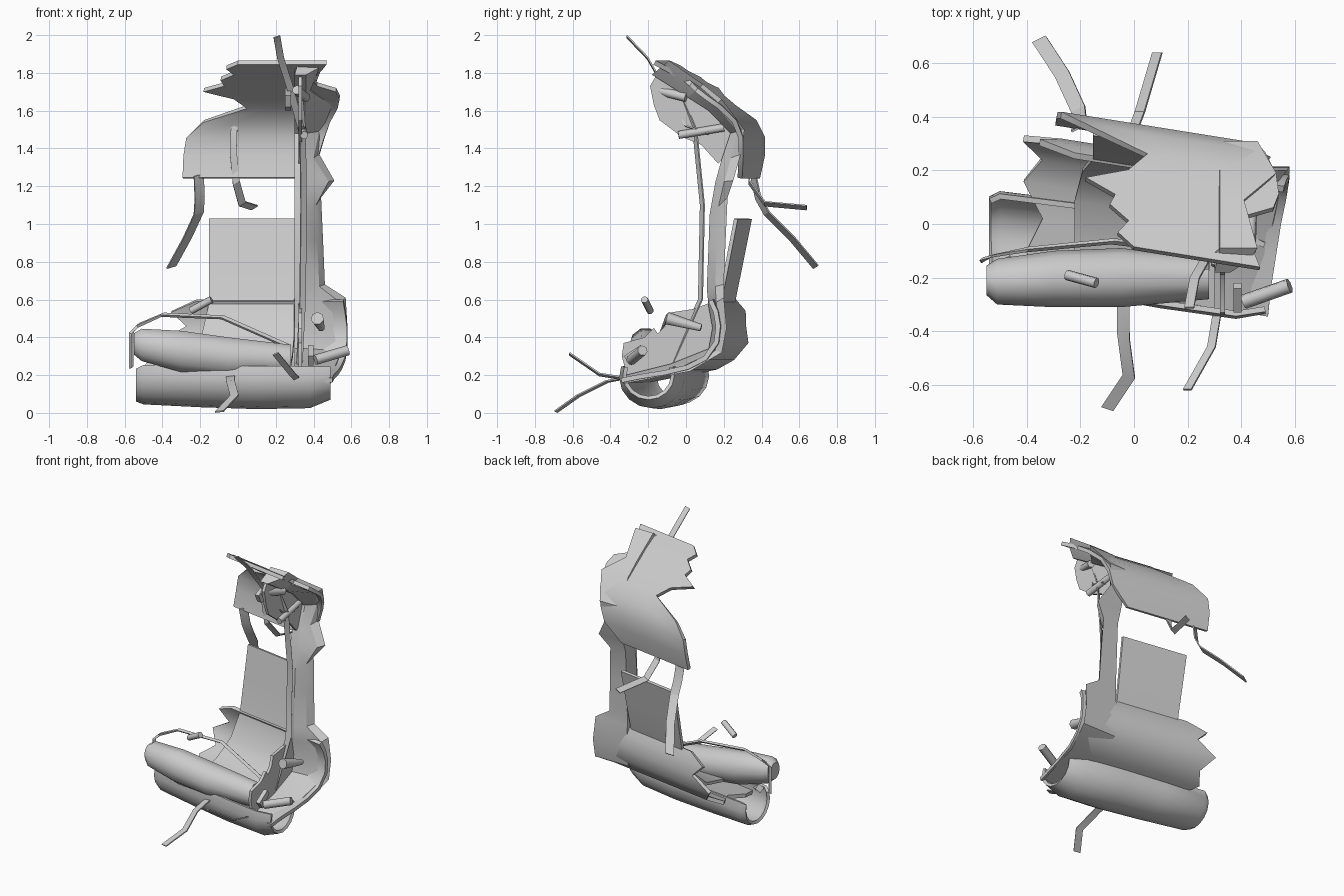
import bpy, bmesh
from mathutils import Vector
from math import cos, sin, pi, radians

YAW = -0.16  # the wreck is skewed: y shifts with x


def finish(name, bm, thick=0.0, angle=32):
    bmesh.ops.recalc_face_normals(bm, faces=bm.faces)
    if thick:
        bmesh.ops.solidify(bm, geom=bm.faces[:], thickness=thick)
        bmesh.ops.recalc_face_normals(bm, faces=bm.faces)
    me = bpy.data.meshes.new(name)
    bm.to_mesh(me)
    bm.free()
    for p in me.polygons:
        p.use_smooth = True
    me.set_sharp_from_angle(angle=radians(angle))
    ob = bpy.data.objects.new(name, me)
    bpy.context.collection.objects.link(ob)
    return ob


def skin(name, rings, closed=False, caps=False, thick=0.0, angle=32):
    """Bridge a list of equally long point rows."""
    bm = bmesh.new()
    rows = [[bm.verts.new(p) for p in r] for r in rings]
    n = len(rows[0])
    for a, b in zip(rows, rows[1:]):
        for i in range(n if closed else n - 1):
            j = (i + 1) % n
            bm.faces.new((a[i], a[j], b[j], b[i]))
    if caps:
        bm.faces.new(rows[0])
        bm.faces.new(rows[-1])
    return finish(name, bm, thick, angle)


def torn_shell(name, rows, thick):
    """Rows of (y at x=0, z, left x, right x): ragged skewed sheet."""
    rings = []
    for y, z, xl, xr in rows:
        xs = [xl + (xr - xl) * k / 4 for k in range(5)]
        rings.append([(x, y + YAW * x, z) for x in xs])
    return skin(name, rings, thick=thick)


def plate(name, x, yz, thick=0.02):
    bm = bmesh.new()
    bm.faces.new([bm.verts.new((x, y, z)) for y, z in yz])
    return finish(name, bm, thick)


def ribbon(name, pts, width, thick=0.008):
    w = Vector(width) / 2
    return skin(name, [[Vector(p) - w, Vector(p) + w] for p in pts], thick=thick, angle=20)


def rod(name, a, b, r, r2=None, sides=7):
    a, b = Vector(a), Vector(b)
    d = b - a
    bm = bmesh.new()
    bmesh.ops.create_cone(bm, cap_ends=True, segments=sides, radius1=r,
                          radius2=r if r2 is None else r2, depth=d.length)
    ob = finish(name, bm, angle=60)
    ob.location = (a + b) / 2
    ob.rotation_euler = d.to_track_quat('Z', 'Y').to_euler()
    return ob


# Curved hood with torn left and right edges
torn_shell("upper_shell", [
    (.345, 1.24, -.29, .30), (.372, 1.36, -.285, .43), (.375, 1.46, -.27, .46),
    (.345, 1.55, -.18, .49), (.27, 1.63, .05, .53), (.20, 1.68, -.02, .54),
    (.145, 1.72, -.18, .52), (.10, 1.75, -.07, .42), (.06, 1.78, -.09, .40),
    (.01, 1.81, -.02, .42), (-.04, 1.84, -.06, .45), (-.085, 1.865, 0, .47)], .025)

# Lower rear shell running into the floor
torn_shell("lower_shell", [
    (.23, .60, -.22, .56), (.26, .54, -.35, .57), (.275, .46, -.27, .58),
    (.265, .37, -.41, .58), (.20, .28, -.34, .57), (.10, .23, -.41, .55),
    (-.03, .20, -.34, .53), (-.16, .18, -.40, .51), (-.26, .16, -.38, .50)], .025)

# Seat back and pan
torn_shell("seat_back", [
    (.325, 1.025, -.15, .32), (.28, .80, -.15, .31), (.235, .58, -.15, .30),
    (.18, .40, -.19, .30), (.06, .29, -.22, .29), (-.14, .24, -.22, .28)], .02)

# C-shaped side rib: (inner y, z, outer y, z, outer x)
stations = [
    (-.18, 1.79, -.09, 1.865, .46), (.01, 1.67, .09, 1.74, .41), (.12, 1.60, .19, 1.66, .53),
    (.235, 1.48, .31, 1.50, .46), (.185, 1.33, .29, 1.37, .43), (.155, 1.22, .25, 1.23, .51),
    (.125, 1.05, .22, 1.14, .44), (.12, .90, .21, .92, .45), (.11, .66, .20, .68, .46),
    (.12, .56, .20, .61, .57), (.14, .45, .215, .45, .58), (.12, .34, .19, .32, .58),
    (-.08, .26, .02, .22, .54), (-.34, .195, -.33, .155, .49)]
rings = []
for yi, zi, yo, zo, xo in stations:
    ym, zm = (yi + yo) / 2, (zi + zo) / 2
    rings.append([(.30, yi, zi), (.36, yi, zi), (xo - .03, ym, zm), (xo, yo, zo), (.32, yo, zo)])
skin("side_rib", rings, closed=True, caps=True, angle=20)

# Ragged end walls inside the rib
plate("upper_end_wall", .32, [
    (-.15, 1.80), (-.19, 1.73), (-.17, 1.63), (-.14, 1.55), (-.02, 1.46), (.08, 1.42),
    (.17, 1.32), (.25, 1.40), (.27, 1.50), (.15, 1.64), (.0, 1.72)])
plate("lower_end_wall", .34, [
    (.12, .58), (.04, .55), (-.09, .53), (-.11, .46), (-.15, .42), (-.17, .45), (-.22, .40),
    (-.33, .37), (-.34, .30), (-.31, .19), (0, .25), (.15, .33), (.17, .5)])
plate("headrest_plate", .28, [(-.17, 1.68), (-.07, 1.72), (0, 1.66), (-.06, 1.60), (-.14, 1.62)], .03)

# Open trough under the floor: (x, radius scale, z of rim)
rings = []
for x, r, zr in [(-.54, .13, .20), (-.50, .155, .21), (-.2, .165, .205),
                 (.1, .17, .20), (.38, .165, .20), (.49, .13, .21)]:
    ring = []
    for k in range(11):
        a = radians(-200 + 220 * k / 10)
        ring.append((x, -.12 + YAW * x + r * cos(a) * 1.05, zr - .01 + r * sin(a)))
    rings.append(ring)
skin("lower_trough", rings, thick=.02)

# Rolled cushion: (x, centre y, centre z, half depth, half height)
rings = []
for x, yc, zc, ry, rz in [(-.55, -.21, .365, .055, .06), (-.51, -.215, .36, .085, .09),
                          (-.30, -.205, .325, .105, .115), (-.05, -.20, .295, .11, .11),
                          (.28, -.20, .28, .08, .085)]:
    rings.append([(x, yc + ry * cos(2 * pi * k / 10), zc + rz * sin(2 * pi * k / 10))
                  for k in range(10)])
skin("rolled_cushion", rings, closed=True, caps=True, angle=45)

# Loose straps and bent strips
ribbon("left_strap", [(-.21, .36, 1.26), (-.205, .385, 1.14), (-.21, .43, 1.06),
                      (-.27, .56, .93), (-.355, .69, .775)], (.05, .025, .015))
ribbon("middle_strap", [(-.02, .34, 1.52), (-.025, .33, 1.38), (-.01, .34, 1.22),
                        (.02, .42, 1.11), (.085, .64, 1.09)], (.035, 0, .022))
ribbon("top_strip", [(.205, -.31, 1.995), (.225, -.20, 1.88), (.27, -.12, 1.74),
                     (.33, .0, 1.52), (.345, .12, 1.48)], (.035, 0, .01))
ribbon("front_strap", [(-.04, -.26, .20), (-.04, -.42, .17), (-.02, -.57, .095),
                       (-.10, -.69, .01)], (.045, -.015, .005))
ribbon("low_strap", [(.34, -.2, .2), (.31, -.34, .18), (.29, -.46, .20), (.2, -.62, .31)],
       (.03, 0, .012))
ribbon("inner_strip", [(.31, -.1, 1.85), (.34, .05, 1.5), (.345, .09, 1.1), (.34, .08, .6),
                       (.32, -.1, .2)], (.03, .02, 0))
ribbon("cushion_rail", [(-.57, -.13, .24), (-.57, -.13, .43), (-.53, -.12, .47), (-.4, -.10, .525),
                        (-.08, -.07, .51), (.26, -.11, .36)], (.014, .012, .012), .014)

# Rods and fragments
rod("side_rod", (.41, -.29, .28), (.58, -.23, .33), .028)
rod("upper_rod", (.35, -.04, 1.47), (.34, .20, 1.51), .022)
rod("side_spike", (.42, -.10, .50), (.44, .08, .45), .035, .02)
rod("loose_rod", (-.25, -.19, .54), (-.14, -.22, .60), .02)
rod("headrest_rod", (.31, -.16, 1.71), (.36, .0, 1.67), .025)
plate("front_fragment", .40, [(-.33, .30), (-.24, .36), (-.22, .33), (-.29, .25)], .03)
rod("left_fragment", (-.48, -.14, .25), (-.40, -.2, .21), .03, .01, 4)
